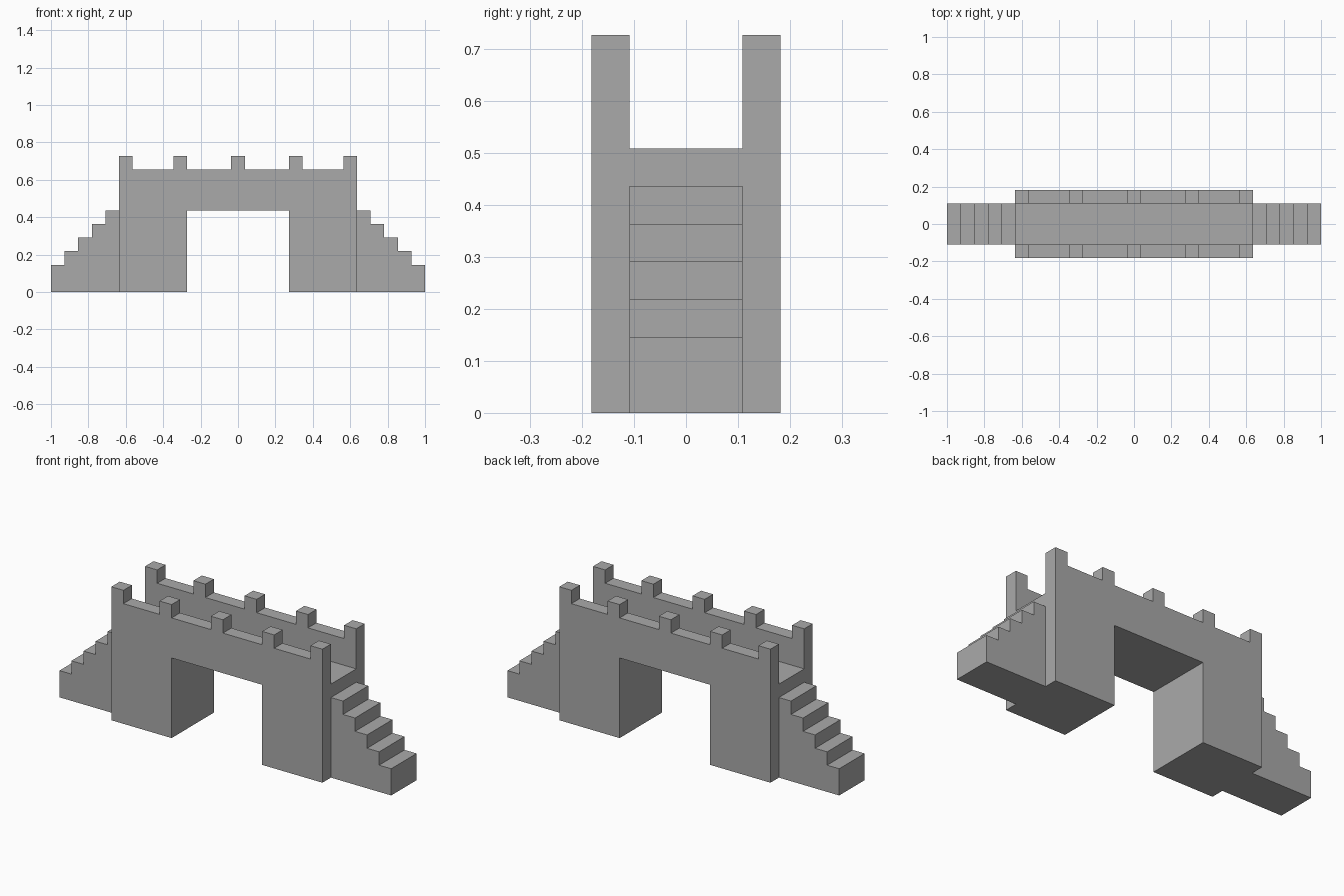
import bpy
import bmesh

if "Cube" in bpy.data.objects:
    bpy.data.objects.remove(bpy.data.objects["Cube"], do_unlink=True)

U = 2 / 27.5          # block module
HALF_LENGTH = 8.75    # half of the bridge body, in modules
HALF_OPENING = 3.75   # half of the gateway
OPENING_TOP = 6
DECK_TOP = 7
WALL_TOP = 9
MERLON_TOP = 10
INNER_Y, OUTER_Y = 1.5, 2.5
STEPS = 5

stone = bpy.data.materials.new("grey stone")
stone.use_nodes = True
GREY = (0.4, 0.4, 0.4, 1)
stone.diffuse_color = GREY
stone.node_tree.nodes["Principled BSDF"].inputs["Base Color"].default_value = GREY


def extrude_profile(name, outline, y0, y1):
    """Extrude an (x, z) outline, in modules, from y0 to y1."""
    bm = bmesh.new()
    face = bm.faces.new([bm.verts.new((x * U, y0 * U, z * U)) for x, z in outline])
    result = bmesh.ops.extrude_face_region(bm, geom=[face])
    moved = [v for v in result["geom"] if isinstance(v, bmesh.types.BMVert)]
    bmesh.ops.translate(bm, verts=moved, vec=(0, (y1 - y0) * U, 0))
    bmesh.ops.recalc_face_normals(bm, faces=bm.faces)
    mesh = bpy.data.meshes.new(name)
    bm.to_mesh(mesh)
    bm.free()
    mesh.materials.append(stone)
    obj = bpy.data.objects.new(name, mesh)
    bpy.context.collection.objects.link(obj)
    return obj


# Two legs and the gateway between them, shared by the deck and the walls
gateway = [(-HALF_LENGTH, 0), (-HALF_OPENING, 0), (-HALF_OPENING, OPENING_TOP),
           (HALF_OPENING, OPENING_TOP), (HALF_OPENING, 0), (HALF_LENGTH, 0)]

# Walkway core
extrude_profile("deck", gateway + [(HALF_LENGTH, DECK_TOP), (-HALF_LENGTH, DECK_TOP)],
                -INNER_Y, INNER_Y)

# Side walls with a merlon at each end, beside the gateway and in the middle
battlement = []
for centre in (HALF_LENGTH - 0.5, HALF_OPENING + 0.5, 0,
               -HALF_OPENING - 0.5, -HALF_LENGTH + 0.5):
    right, left = centre + 0.5, centre - 0.5
    if right < HALF_LENGTH:
        battlement.append((right, WALL_TOP))
    battlement += [(right, MERLON_TOP), (left, MERLON_TOP)]
    if left > -HALF_LENGTH:
        battlement.append((left, WALL_TOP))
extrude_profile("front_wall", gateway + battlement, -OUTER_Y, -INNER_Y)
extrude_profile("back_wall", gateway + battlement, INNER_Y, OUTER_Y)

# Stairs at both ends
for name, side in (("left_stairs", 1), ("right_stairs", -1)):
    outline = [(side * HALF_LENGTH, 0), (side * (HALF_LENGTH + STEPS), 0)]
    for i in range(STEPS):
        x = HALF_LENGTH + STEPS - i
        outline += [(side * x, i + 2), (side * (x - 1), i + 2)]
    extrude_profile(name, outline, -INNER_Y, INNER_Y)
